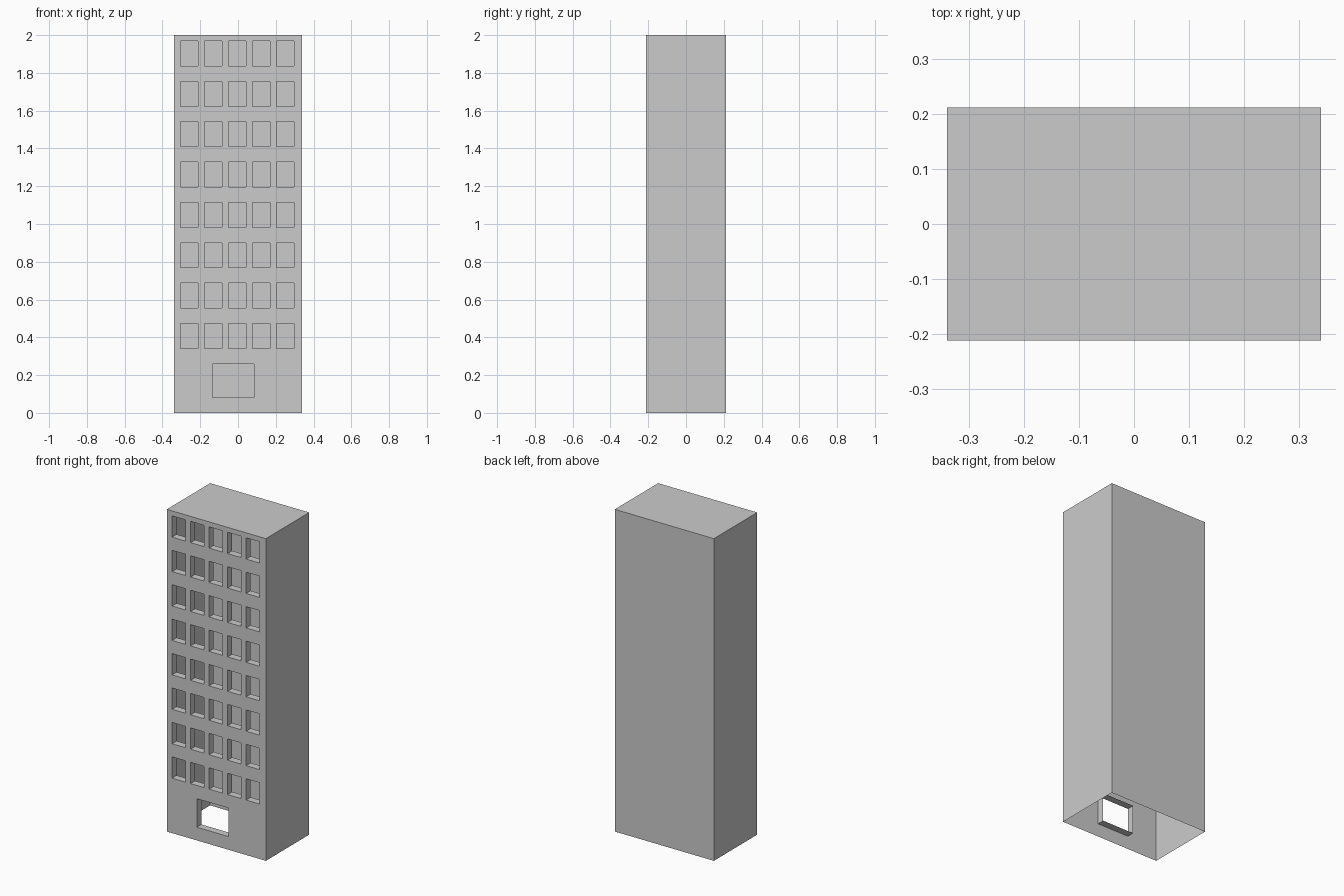
import bpy, bmesh

if "Cube" in bpy.data.objects:
    bpy.data.objects.remove(bpy.data.objects["Cube"])

W, D, H = 0.34, 0.2125, 2.0        # half width, half depth, height
REVEAL = 0.045                     # depth of the window and door linings

# Openings as (x0, x1, z0, z1): a 5 x 8 window grid and one entrance
cols = [(-0.304 + 0.1272 * i, -0.212 + 0.1272 * i) for i in range(5)]
rows = [(0.341 + 0.2137 * j, 0.473 + 0.2137 * j) for j in range(8)]
windows = [c + r for r in rows for c in cols]
entrance = (-0.134, 0.085, 0.082, 0.259)


def make_object(name, quads):
    bm = bmesh.new()
    for quad in quads:
        bm.faces.new([bm.verts.new(p) for p in quad])
    bmesh.ops.remove_doubles(bm, verts=bm.verts, dist=1e-5)
    mesh = bpy.data.meshes.new(name)
    bm.to_mesh(mesh)
    bm.free()
    obj = bpy.data.objects.new(name, mesh)
    bpy.context.collection.objects.link(obj)
    return obj


def wall_strips(x_edges, z_edges, holes):
    """Front-facing cells of a grid, leaving out those inside a hole."""
    quads = []
    for x0, x1 in zip(x_edges, x_edges[1:]):
        for z0, z1 in zip(z_edges, z_edges[1:]):
            cx, cz = (x0 + x1) / 2, (z0 + z1) / 2
            if not any(a < cx < b and c < cz < d for a, b, c, d in holes):
                quads.append([(x0, -D, z0), (x1, -D, z0),
                              (x1, -D, z1), (x0, -D, z1)])
    return quads


def lining(x0, x1, z0, z1):
    """Four inward sheets around an opening, facing into it."""
    ring = [(x0, z0), (x1, z0), (x1, z1), (x0, z1)]
    return [[(a[0], -D, a[1]), (b[0], -D, b[1]),
             (b[0], -D + REVEAL, b[1]), (a[0], -D + REVEAL, a[1])]
            for a, b in zip(ring, ring[1:] + ring[:1])]


# Thin side walls, back wall and roof; the bottom is open
make_object("walls_and_roof", [
    [(W, -D, 0), (W, D, 0), (W, D, H), (W, -D, H)],
    [(W, D, 0), (-W, D, 0), (-W, D, H), (W, D, H)],
    [(-W, D, 0), (-W, -D, 0), (-W, -D, H), (-W, D, H)],
    [(-W, -D, H), (W, -D, H), (W, D, H), (-W, D, H)],
])

# Front wall with openings
holes = windows + [entrance]
x_edges = sorted({-W, W} | {x for h in holes for x in h[:2]})
z_edges = sorted({0, H} | {z for h in holes for z in h[2:]})
front = make_object("front_wall", wall_strips(x_edges, z_edges, holes))

# Linings of the openings
make_object("window_linings", [q for w in windows for q in lining(*w)])
make_object("entrance_lining", lining(*entrance))
